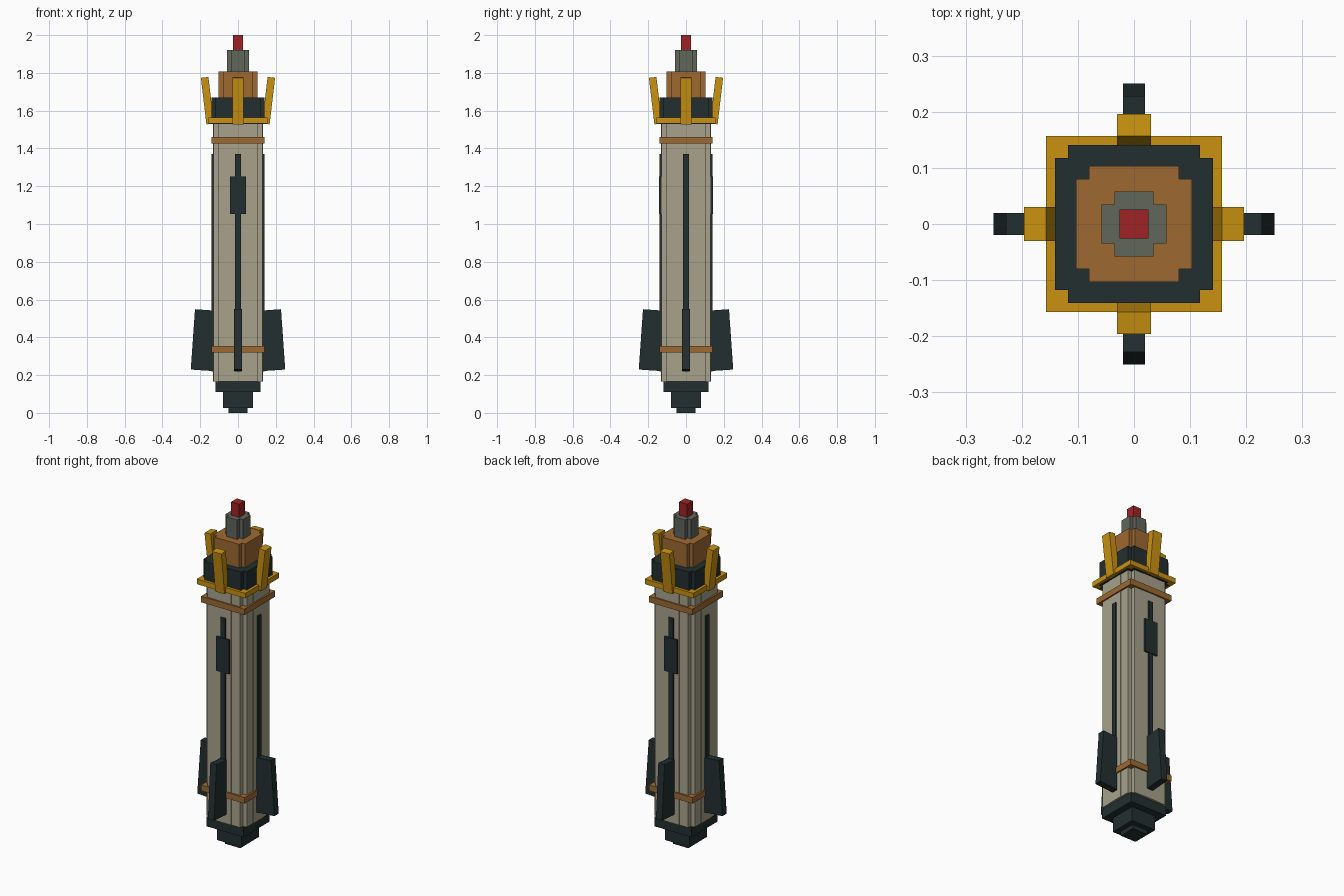
import bpy, bmesh, math
from mathutils import Matrix

if "Cube" in bpy.data.objects:
    bpy.data.objects.remove(bpy.data.objects["Cube"])


def srgb(r, g, b):
    lin = lambda c: (c / 255 / 12.92) if c < 10 else ((c / 255 + 0.055) / 1.055) ** 2.4
    return (lin(r), lin(g), lin(b), 1.0)


def material(name, rgb):
    m = bpy.data.materials.new(name)
    m.diffuse_color = srgb(*rgb)
    m.use_nodes = True
    m.node_tree.nodes["Principled BSDF"].inputs["Base Color"].default_value = m.diffuse_color
    return m


CREAM = material("cream hull", (168, 162, 140))
DARK = material("dark slate", (35, 47, 48))
BROWN = material("copper brown", (158, 106, 50))
GOLD = material("gold", (200, 146, 16))
GREY = material("grey green", (97, 103, 92))
RED = material("red", (160, 36, 38))


def finish(name, bm, mat):
    bmesh.ops.recalc_face_normals(bm, faces=bm.faces)
    me = bpy.data.meshes.new(name)
    bm.to_mesh(me)
    bm.free()
    me.materials.append(mat)
    ob = bpy.data.objects.new(name, me)
    bpy.context.collection.objects.link(ob)
    return ob


def box(name, size, centre, mat, tilt=0.0, turn=0.0):
    """Box tilted about y at its centre, then turned round the main axis."""
    bm = bmesh.new()
    bmesh.ops.create_cube(bm, size=1)
    m = (Matrix.Rotation(turn, 4, 'Z') @ Matrix.Translation(centre)
         @ Matrix.Rotation(tilt, 4, 'Y') @ Matrix.Diagonal((*size, 1)))
    bm.transform(m)
    return finish(name, bm, mat)


def square(name, half, z0, z1, mat):
    return box(name, (2 * half, 2 * half, z1 - z0), (0, 0, (z0 + z1) / 2), mat)


def notched(name, steps, z0, z1, mat):
    """Prism with stepped corners; steps run from the +x side to the +y side."""
    bm = bmesh.new()
    verts = []
    for k in range(4):
        rot = Matrix.Rotation(k * math.pi / 2, 3, 'Z')
        for x, y in steps:
            v = bm.verts.new((x, y, z0))
            v.co = rot @ v.co
            verts.append(v)
    face = bm.faces.new(verts)
    top = bmesh.ops.extrude_face_region(bm, geom=[face])["geom"]
    bmesh.ops.translate(bm, vec=(0, 0, z1 - z0),
                        verts=[g for g in top if isinstance(g, bmesh.types.BMVert)])
    return finish(name, bm, mat)


def corner(a, b):
    return [(a, b), (b, b), (b, a)]


# Nozzle and base
square("nozzle", 0.05, 0.0, 0.025, DARK)
square("engine_block", 0.08, 0.025, 0.11, DARK)
square("base_plate", 0.12, 0.11, 0.166, DARK)

# Hull with stepped corners and a slightly raised middle panel on each side
a, b, c, d = 0.131, 0.106, 0.133, 0.048
notched("hull", [(c, -d), (c, d), (a, d), (a, b), (b, b), (b, a), (d, a)][:-1]
        + [(d, a)], 0.166, 1.53, CREAM)

# Copper bands
square("lower_band", 0.141, 0.32, 0.355, BROWN)
square("upper_band", 0.141, 1.425, 1.46, BROWN)

# Collar, shoulder, neck and tip
notched("collar", corner(0.141, 0.118), 1.53, 1.67, DARK)
square("gold_ring", 0.157, 1.533, 1.563, GOLD)
notched("shoulder", corner(0.103, 0.08), 1.67, 1.808, BROWN)
notched("neck", corner(0.058, 0.035), 1.808, 1.922, GREY)
square("tip", 0.026, 1.922, 2.0, RED)

# Fins, strips and claws on all four sides
for i in range(4):
    t = i * math.pi / 2
    box(f"fin_{i}", (0.12, 0.04, 0.32), (0.179, 0, 0.385), DARK, math.radians(-4), t)
    box(f"strip_{i}", (0.03, 0.03, 1.15), (0.126, 0, 0.795), DARK, 0, t)
    box(f"claw_{i}", (0.04, 0.06, 0.248), (0.162, 0, 1.653), GOLD, math.radians(6.7), t)

# Hatches on front and back
for name, t in (("back_hatch", math.pi / 2), ("front_hatch", -math.pi / 2)):
    box(name, (0.03, 0.084, 0.2), (0.129, 0, 1.152), DARK, 0, t)
